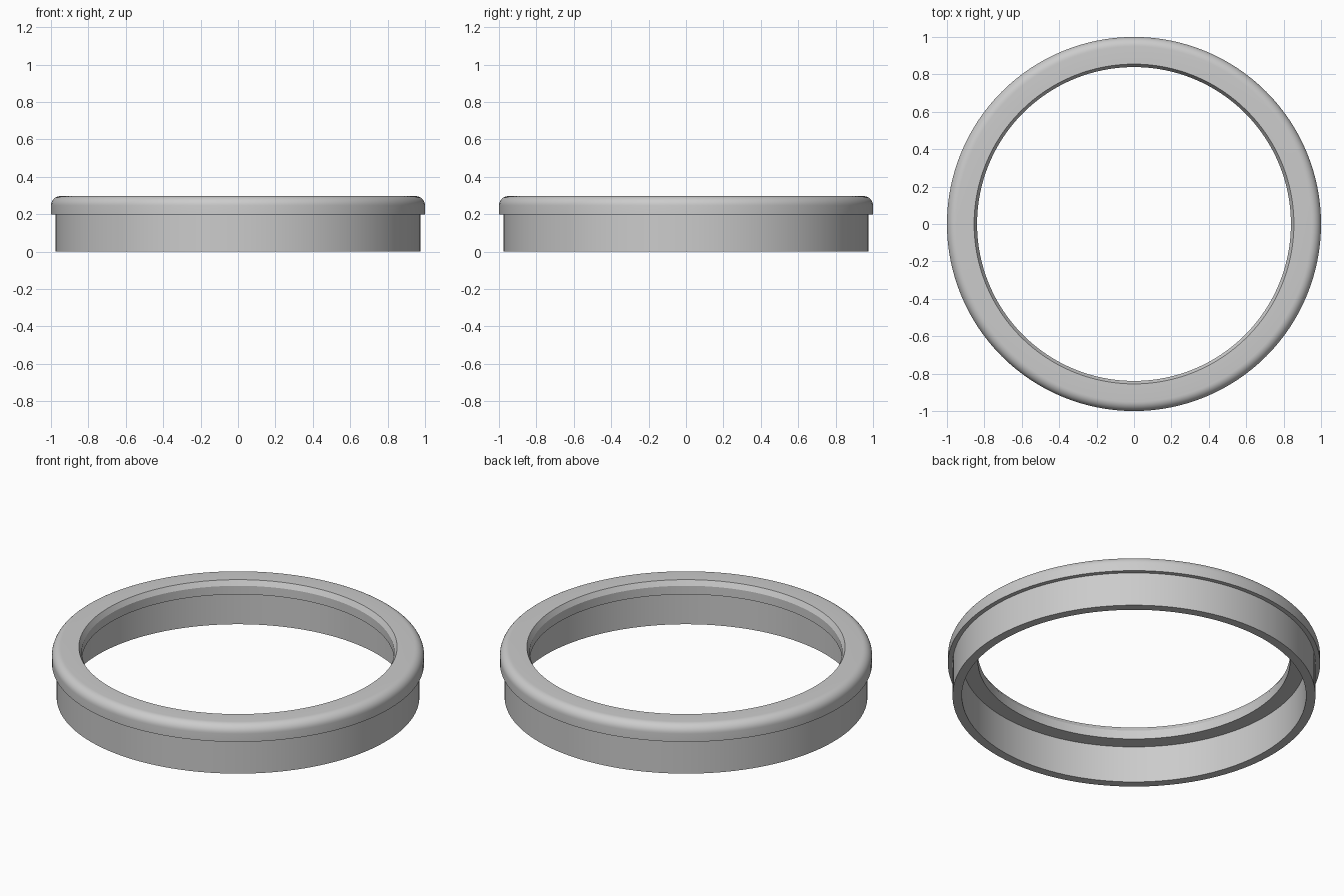
import bpy, bmesh, math

cube = bpy.data.objects.get("Cube")
if cube:
    bpy.data.objects.remove(cube, do_unlink=True)

SEGMENTS = 128
HEIGHT = 0.297
FILLET = 0.05

grey = bpy.data.materials.new("plain grey")
grey.use_nodes = True
colour = (0.6, 0.6, 0.6, 1)
grey.diffuse_color = colour
grey.node_tree.nodes["Principled BSDF"].inputs["Base Color"].default_value = colour


def lathe(name, profile):
    """Spin a closed (radius, height) profile around the z axis."""
    bm = bmesh.new()
    rings = []
    for i in range(SEGMENTS):
        a = 2 * math.pi * i / SEGMENTS
        rings.append([bm.verts.new((r * math.cos(a), r * math.sin(a), z))
                      for r, z in profile])
    n = len(profile)
    for i in range(SEGMENTS):
        here, after = rings[i], rings[(i + 1) % SEGMENTS]
        for j in range(n):
            k = (j + 1) % n
            bm.faces.new((here[j], after[j], after[k], here[k]))
    bmesh.ops.recalc_face_normals(bm, faces=bm.faces)
    mesh = bpy.data.meshes.new(name)
    bm.to_mesh(mesh)
    bm.free()
    mesh.materials.append(grey)
    obj = bpy.data.objects.new(name, mesh)
    bpy.context.collection.objects.link(obj)
    bpy.ops.object.select_all(action="DESELECT")
    obj.select_set(True)
    bpy.context.view_layer.objects.active = obj
    bpy.ops.object.shade_smooth_by_angle(angle=math.radians(25))
    return obj


# Rounded outer shoulder of the rim
shoulder = []
for i in range(9):
    a = math.pi / 2 * i / 8
    shoulder.append((1 - FILLET + FILLET * math.cos(a),
                     HEIGHT - FILLET + FILLET * math.sin(a)))

# Skirt wall, overhanging rim, chamfered opening and inner ledge in one section
section = [(0.925, 0), (0.975, 0), (0.975, 0.2), (1, 0.2)]
section += shoulder
section += [(0.855, HEIGHT), (0.839, 0.268), (0.839, 0.217), (0.925, 0.217)]
lathe("flanged_ring", section)
